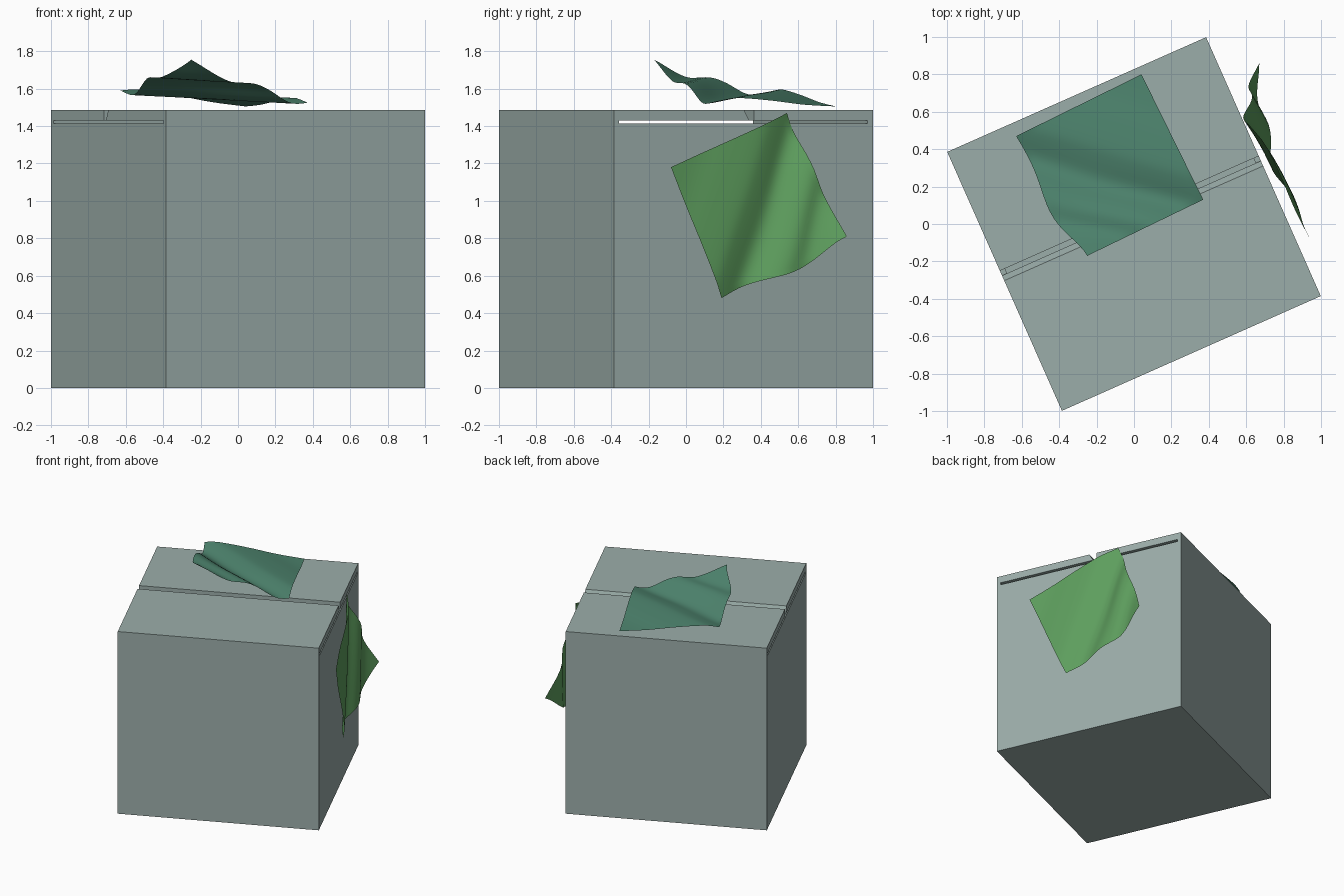
import bpy, bmesh, math
from mathutils import Vector, Matrix

if "Cube" in bpy.data.objects:
    bpy.data.objects.remove(bpy.data.objects["Cube"])

ROT = Matrix.Rotation(math.radians(23.9), 4, 'Z')
H, W = 0.757, 0.03          # half width, wall thickness
TOP, SLOT_LO, SLOT_HI = 1.485, 1.413, 1.43


def material(name, rgb):
    m = bpy.data.materials.new(name)
    m.diffuse_color = (*rgb, 1)
    m.use_nodes = True
    m.node_tree.nodes["Principled BSDF"].inputs["Base Color"].default_value = m.diffuse_color
    return m


def add_object(name, bm, mat):
    me = bpy.data.meshes.new(name)
    bm.to_mesh(me)
    bm.free()
    me.materials.append(mat)
    ob = bpy.data.objects.new(name, me)
    bpy.context.collection.objects.link(ob)
    return ob


def extrude_profile(name, pts, x0, x1, mat):
    """Closed (y, z) outline pushed along local x, turned with the box."""
    bm = bmesh.new()
    face = bm.faces.new([bm.verts.new((x0, y, z)) for y, z in pts])
    out = bmesh.ops.extrude_face_region(bm, geom=[face])
    moved = [v for v in out['geom'] if isinstance(v, bmesh.types.BMVert)]
    bmesh.ops.translate(bm, verts=moved, vec=(x1 - x0, 0, 0))
    bmesh.ops.recalc_face_normals(bm, faces=bm.faces)
    ob = add_object(name, bm, mat)
    ob.matrix_world = ROT
    return ob


def spline(pts, x):
    """Smooth curve through (x, value) points."""
    n = len(pts)
    x = min(max(x, pts[0][0]), pts[-1][0])
    i = max(k for k in range(n - 1) if pts[k][0] <= x)

    def slope(k):
        a, b = pts[max(k - 1, 0)], pts[min(k + 1, n - 1)]
        return (b[1] - a[1]) / (b[0] - a[0])
    (xa, ya), (xb, yb) = pts[i], pts[i + 1]
    d = xb - xa
    u = (x - xa) / d
    return ((2*u**3 - 3*u**2 + 1) * ya + (u**3 - 2*u**2 + u) * d * slope(i)
            + (3*u**2 - 2*u**3) * yb + (u**3 - u**2) * d * slope(i + 1))


# Fold height across the diagonal creases
FOLDS = [(-.95, .085), (-.67, .09), (-.4, .107), (-.12, .115), (0, .1),
         (.2, .075), (.4, .14), (.5, .16), (.7, .16), (1, .255)]


def fold(s, t):
    return spline(FOLDS, t - 0.92 * s) - 0.08 * s


def bilinear(a, b, c, d, s, t):
    return (a*(1-s) + b*s) * (1-t) + (d*(1-s) + c*s) * t


def sheet(name, corners, normal, mat, n=24):
    """Creased single-sided sheet spanning four corners."""
    a, b, c, d = map(Vector, corners)
    normal = Vector(normal)
    flat = [fold(*st) for st in ((0, 0), (1, 0), (1, 1), (0, 1))]
    bm = bmesh.new()
    grid = []
    for j in range(n + 1):
        row = []
        for i in range(n + 1):
            s, t = i / n, j / n
            p = bilinear(a, b, c, d, s, t)
            p += normal * (fold(s, t) - bilinear(*flat, s, t))
            p += (a - b) * 0.07 * (1 - s) * math.sin(math.pi * t**1.5)**2
            row.append(bm.verts.new(p))
        grid.append(row)
    for j in range(n):
        for i in range(n):
            f = bm.faces.new((grid[j][i], grid[j+1][i], grid[j+1][i+1], grid[j][i+1]))
            f.smooth = True
    return add_object(name, bm, mat)


box_mat = material("box_grey_green", (.33, .42, .40))
teal = material("sheet_teal", (.075, .23, .155))
green = material("sheet_green", (.11, .34, .11))

# Box shell: floor, two walls and two lid flaps with a narrow gap between them
I = H - W
extrude_profile("box_shell", [
    (-H, 0), (H, 0), (H, TOP), (.062, TOP), (.062, SLOT_HI), (I, SLOT_HI),
    (I, W), (-I, W), (-I, SLOT_HI), (.034, SLOT_HI), (.004, TOP), (-H, TOP)],
    -H, H, box_mat)

# End walls stop just below the flaps, leaving a thin slot
wall = [(-I, W), (I, W), (I, SLOT_LO), (-I, SLOT_LO)]
extrude_profile("left_end_wall", wall, -H, -I, box_mat)
extrude_profile("right_end_wall", wall, I, H, box_mat)

# Creased sheets resting on the lid and against the right side
sheet("top_sheet", [(-.63, .47, 1.59), (.04, .80, 1.505),
                    (.37, .13, 1.525), (-.25, -.17, 1.755)], (0, 0, 1), teal)
sheet("side_sheet", [(.815, .19, .48), (.94, -.08, 1.18),
                     (.605, .54, 1.47), (.67, .86, .81)], (.914, .405, 0), green)
